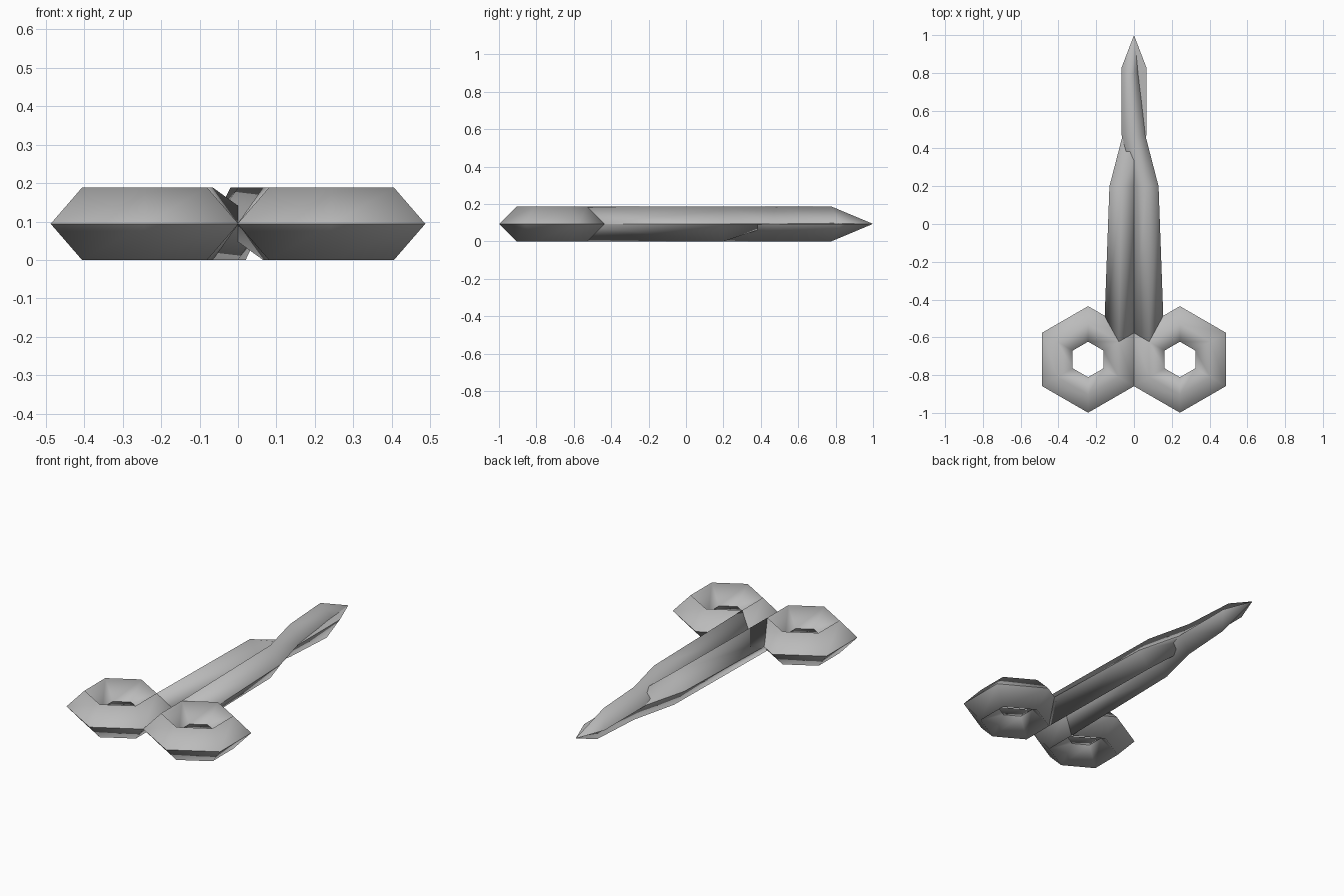
import bpy, bmesh
from math import sin, cos, pi

cube = bpy.data.objects.get("Cube")
if cube:
    bpy.data.objects.remove(cube)

R, T = 0.188, 0.094          # handle ring radius, tube radius
CX, CY = 0.243, -0.717       # handle ring centre

steel = bpy.data.materials.new("grey_steel")
steel.use_nodes = True
colour = (0.5, 0.5, 0.5, 1)
steel.diffuse_color = colour
steel.node_tree.nodes["Principled BSDF"].inputs["Base Color"].default_value = colour


def skin(bm, sections, closed=False):
    """Bridge four-point sections with quads, optionally as a loop."""
    rings = [[bm.verts.new(p) for p in s] for s in sections]
    pairs = list(zip(rings, rings[1:])) + ([(rings[-1], rings[0])] if closed else [])
    for a, b in pairs:
        for i in range(4):
            j = (i + 1) % 4
            bm.faces.new((a[i], a[j], b[j], b[i]))
    return rings


def finish(bm, name, side):
    """Turn half the parts about the long axis, soften ridges, keep the rims crisp."""
    if side < 0:
        for v in bm.verts:
            v.co.x, v.co.z = -v.co.x, 2 * T - v.co.z
    bmesh.ops.recalc_face_normals(bm, faces=bm.faces)
    for f in bm.faces:
        f.smooth = True
    for e in bm.edges:
        e.smooth = not all(abs(v.co.z - T) < 0.01 for v in e.verts)
    mesh = bpy.data.meshes.new(name)
    bm.to_mesh(mesh)
    bm.free()
    mesh.materials.append(steel)
    bpy.context.collection.objects.link(bpy.data.objects.new(name, mesh))


def ring_section(angle):
    radii = ((R + T, T), (R, 2 * T), (R - T, T), (R, 0))
    return [(CX + r * cos(angle), CY + r * sin(angle), z) for r, z in radii]


def diamond(inner, top, outer, bottom, y, ridge_y=None, low=0.0):
    ry = y if ridge_y is None else ridge_y
    return [(inner, y, T), (top, ry, 2 * T), (outer, y, T), (bottom, ry, low)]


for side, word in ((1, "left"), (-1, "right")):
    # six-sided finger ring with a diamond tube
    bm = bmesh.new()
    skin(bm, [ring_section(pi / 2 + k * pi / 3) for k in range(6)], closed=True)
    finish(bm, word + "_handle_ring", side)

    # shank growing out of the ring, crossing over to a half-thickness blade
    bm = bmesh.new()
    rings = skin(bm, [
        ring_section(5 * pi / 6),
        diamond(0, 0.065, 0.13, 0.065, 0.2),
        diamond(-0.065, 0, 0.06, 0, 0.47, low=T - 0.004),
        diamond(-0.065, -0.02, 0.02, -0.02, 0.83, 0.775, low=T - 0.004),
    ])
    bm.faces.new(rings[0])
    tip = bm.verts.new((0, 1.0, T))
    for i in range(4):
        bm.faces.new((rings[-1][i], rings[-1][(i + 1) % 4], tip))
    finish(bm, word + "_blade", side)
